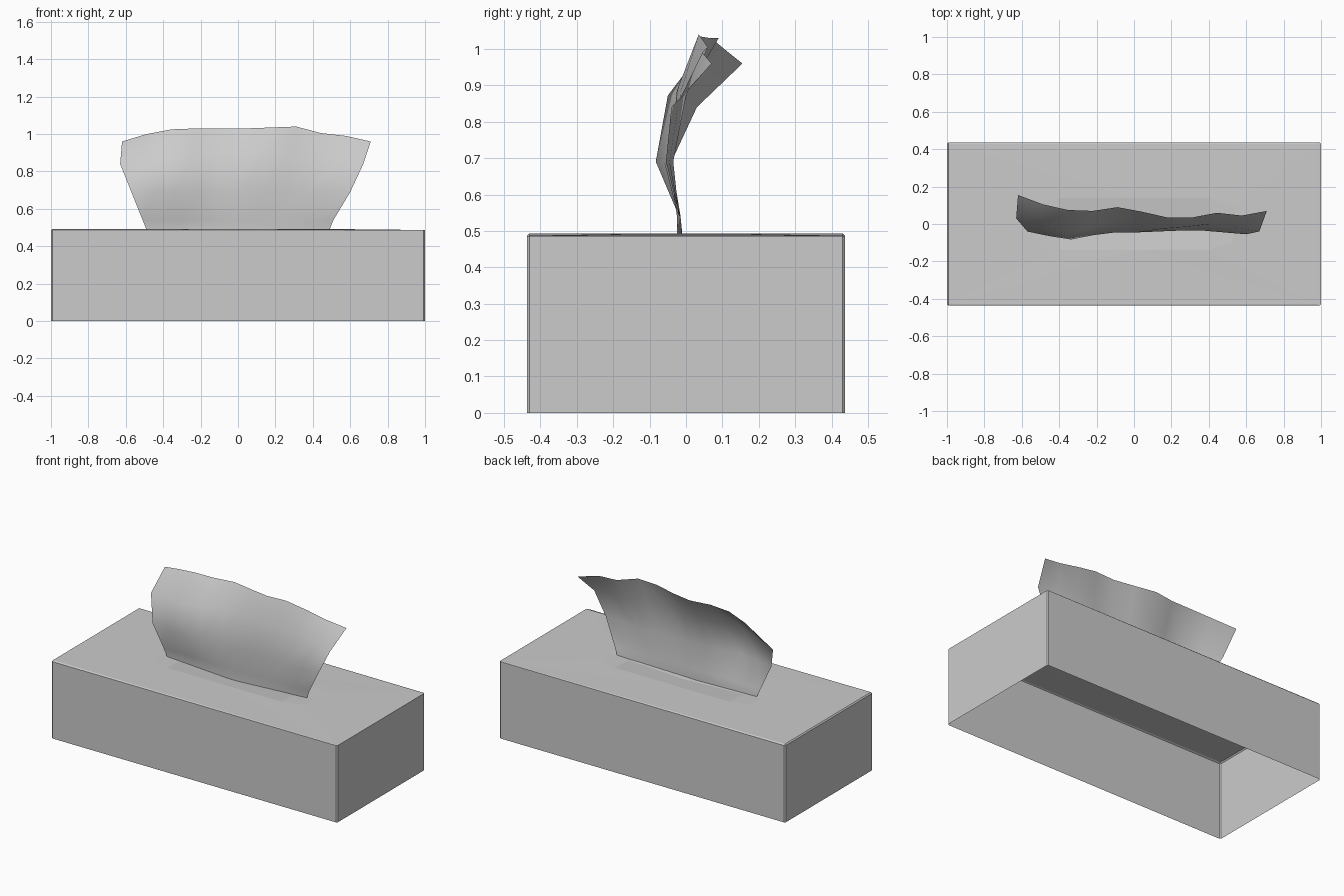
import bpy, bmesh

cube = bpy.data.objects.get("Cube")
if cube:
    bpy.data.objects.remove(cube)


def material(name, colour):
    mat = bpy.data.materials.new(name)
    mat.use_nodes = True
    mat.diffuse_color = colour
    mat.node_tree.nodes["Principled BSDF"].inputs["Base Color"].default_value = colour
    return mat


def finish(bm, name, mat):
    mesh = bpy.data.meshes.new(name)
    bm.to_mesh(mesh)
    bm.free()
    mesh.materials.append(mat)
    obj = bpy.data.objects.new(name, mesh)
    bpy.context.collection.objects.link(obj)
    return obj


def grid_faces(bm, rows):
    faces = []
    for low, high in zip(rows, rows[1:]):
        for i in range(len(low) - 1):
            faces.append(bm.faces.new((low[i], low[i + 1], high[i + 1], high[i])))
    return faces


def interpolate(points, t):
    """Blend along evenly spaced values, t from 0 to 1."""
    s = t * (len(points) - 1)
    i = min(int(s), len(points) - 2)
    return points[i] + (points[i + 1] - points[i]) * (s - i)


paper = material("pale grey", (0.6, 0.6, 0.6, 1))
HALF_X, HALF_Y, TOP = 1.0, 0.437, 0.493

# Open-bottomed carton with softened upper and upright edges
bm = bmesh.new()
bmesh.ops.create_cube(bm, size=1)
for v in bm.verts:
    v.co = (v.co.x * 2 * HALF_X, v.co.y * 2 * HALF_Y, (v.co.z + 0.5) * TOP)
bmesh.ops.delete(bm, geom=[f for f in bm.faces if f.normal.z < -0.9], context="FACES")
bmesh.ops.bevel(bm, geom=[e for e in bm.edges if not e.is_boundary],
                offset=0.007, segments=1, affect="EDGES")
# The right upper edge is worn a little wider
for v in bm.verts:
    if v.co.x > 0.99 and v.co.z > TOP - 0.001:
        v.co.x -= 0.012
        v.co.z -= 0.006

# Lid with a slot panel that sags toward the tissue
bm.normal_update()
lid = max(bm.faces, key=lambda f: f.calc_area() * max(f.normal.z, 0))
rim = list(lid.edges)
bmesh.ops.delete(bm, geom=[lid], context="FACES_ONLY")
slot_x = (-0.53, -0.4, 0, 0.4, 0.53)
slot_y = (0.1, 0.14, 0.14, 0.14, 0.1)
slot_sag = (0, 0.006, 0.022, 0.006, 0)
rows = [[bm.verts.new((x, side * y, TOP - 0.001 - (sag if side == 0 else 0)))
         for x, y, sag in zip(slot_x, slot_y, slot_sag)] for side in (-1, 0, 1)]
panel = grid_faces(bm, rows)
slot_rim = [e for e in {e for f in panel for e in f.edges} if e.is_boundary]
bmesh.ops.triangle_fill(bm, edges=rim + slot_rim, use_beauty=True)
bmesh.ops.recalc_face_normals(bm, faces=bm.faces)
finish(bm, "carton", paper)

# Tissue: rows of (left x, right x, heights, depths) from the slot upward
tissue_rows = [
    (-0.49, 0.49, (0.49, 0.47, 0.49), (-0.01, -0.025, -0.01)),
    (-0.51, 0.51, (0.54, 0.54), (-0.015, -0.025, -0.015)),
    (-0.57, 0.60, (0.69, 0.69),
     (-0.04, -0.065, -0.083, -0.06, -0.045, -0.045, -0.04, -0.035, -0.035, -0.045, -0.055)),
    (-0.63, 0.67, (0.84, 0.88, 0.89, 0.88, 0.84),
     (0.03, -0.01, -0.05, -0.02, 0.005, -0.01, -0.025, -0.015, 0, -0.02, -0.04)),
    (-0.62, 0.71, (0.96, 1.0, 1.025, 1.03, 1.03, 1.03, 1.035, 1.04, 1.005, 0.99, 0.96),
     (0.155, 0.105, 0.075, 0.07, 0.09, 0.065, 0.035, 0.035, 0.06, 0.045, 0.07)),
]
COLUMNS = 10
bm = bmesh.new()
rows = []
for left, right, heights, depths in tissue_rows:
    rows.append([bm.verts.new((left + (right - left) * i / COLUMNS,
                               interpolate(depths, i / COLUMNS),
                               interpolate(heights, i / COLUMNS)))
                 for i in range(COLUMNS + 1)])
for face in grid_faces(bm, rows):
    face.smooth = True
finish(bm, "tissue", paper)
